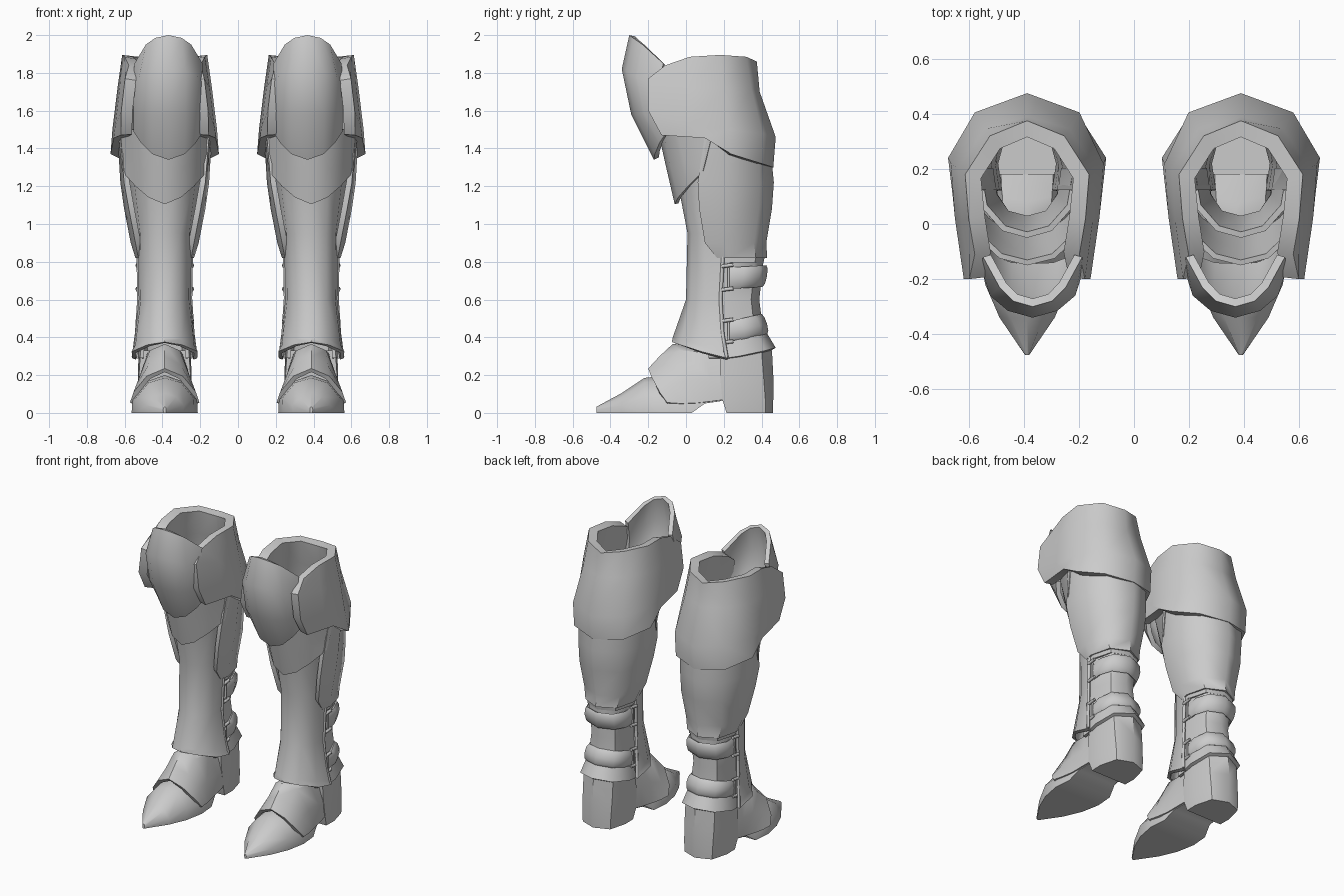
import bpy, bmesh, math
from mathutils import Vector

CX = 0.388  # centre line of one boot
metal = bpy.data.materials.new("light_grey")
metal.diffuse_color = (0.6, 0.6, 0.6, 1)


def finish(name, bm, thick=0.0, closed=False, angle=50):
    """Turn a bmesh into a thick, smooth plate mirrored to the other boot."""
    bmesh.ops.remove_doubles(bm, verts=bm.verts, dist=0.0005)
    bmesh.ops.recalc_face_normals(bm, faces=bm.faces)
    if not closed:
        mid = sum((v.co for v in bm.verts), Vector()) / len(bm.verts)
        if sum(f.normal.dot(f.calc_center_median() - mid) * f.calc_area() for f in bm.faces) < 0:
            bmesh.ops.reverse_faces(bm, faces=bm.faces)
    me = bpy.data.meshes.new(name)
    bm.to_mesh(me)
    bm.free()
    me.materials.append(metal)
    ob = bpy.data.objects.new(name, me)
    bpy.context.collection.objects.link(ob)
    bpy.ops.object.select_all(action='DESELECT')
    ob.select_set(True)
    bpy.context.view_layer.objects.active = ob
    if thick:
        s = ob.modifiers.new("thickness", 'SOLIDIFY')
        s.thickness, s.offset = thick, -1
        bpy.ops.object.modifier_apply(modifier=s.name)
    bpy.ops.object.shade_smooth_by_angle(angle=math.radians(angle))
    m = ob.modifiers.new("pair", 'MIRROR')
    m.use_mirror_merge = False
    return ob


def plate(name, rows, thick=0.0, ends=False, cx=CX, angle=50):
    """Loft rows of half-section points (dx, y, z), reflected about the boot centre line."""
    bm = bmesh.new()
    grid = []
    for row in rows:
        full = [(-x, y, z) for x, y, z in row if x > 0]
        rest = list(row)
        if row[0][0] == 0:      # centre first: left side reversed, then centre, then right
            pts = full[::-1] + rest
        else:                   # centre last: left side, centre, then right reversed
            pts = full + rest[::-1]
        grid.append([bm.verts.new((x + cx, y, z)) for x, y, z in pts])
    for a, b in zip(grid, grid[1:]):
        for i in range(len(a) - 1):
            bm.faces.new((a[i], a[i + 1], b[i + 1], b[i]))
        if ends:
            bm.faces.new((a[-1], a[0], b[0], b[-1]))
    if ends:
        bm.faces.new(grid[0])
        bm.faces.new(grid[-1])
    return finish(name, bm, thick, ends, angle)


def level(z, pts):
    return [(x, y, z) for x, y in pts]


def station(y, pts):
    return [(x, y, z) for x, z in pts]


# Thigh cuff, open at the front
plate("thigh_cuff", [
    [(.19, -.11, 1.84), (.212, .02, 1.885), (.225, .18, 1.895), (.135, .32, 1.885), (0, .375, 1.86)],
    [(.21, -.20, 1.77), (.238, .01, 1.72), (.25, .20, 1.72), (.155, .345, 1.72), (0, .39, 1.70)],
    [(.23, -.20, 1.60), (.262, .02, 1.52), (.277, .22, 1.50), (.19, .405, 1.48), (0, .475, 1.46)],
    [(.232, -.13, 1.47), (.270, .10, 1.455), (.287, .24, 1.37), (.185, .40, 1.32), (0, .462, 1.30)],
], 0.06)

# Knee plate
plate("knee_plate", [
    [(0, -.30, 2.0), (.07, -.28, 1.985), (.12, -.23, 1.95), (.18, -.12, 1.85)],
    [(0, -.34, 1.82), (.09, -.315, 1.81), (.155, -.26, 1.78), (.19, -.15, 1.72)],
    [(0, -.29, 1.58), (.09, -.27, 1.58), (.155, -.22, 1.58), (.185, -.13, 1.58)],
    [(0, -.17, 1.34), (.085, -.165, 1.37), (.145, -.14, 1.43), (.185, -.10, 1.49)],
], 0.03, cx=0.368)

# Pointed plate below the knee, overlapping the calf guard
plate("lower_knee_plate", [
    [(0, -.15, 1.50), (.10, -.125, 1.50), (.18, -.05, 1.50), (.245, .14, 1.48)],
    [(0, -.105, 1.30), (.095, -.08, 1.30), (.170, -.01, 1.33), (.236, .115, 1.38)],
    [(0, -.06, 1.105), (.085, -.042, 1.14), (.155, .01, 1.20), (.226, .09, 1.28)],
], 0.02)

# Shin guard flaring over the instep
plate("shin_guard", [
    level(1.25, [(0, -.05), (.09, -.025), (.165, .06), (.19, .20)]),
    level(.95, [(0, .008), (.08, .03), (.13, .10), (.145, .20)]),
    level(.60, [(0, 0), (.08, .025), (.128, .10), (.138, .18)]),
    [(0, -.07, .40), (.09, -.025, .39), (.155, .08, .36), (.165, .20, .32)],
    [(0, -.075, .375), (.093, -.03, .36), (.175, .08, .325), (.172, .22, .29)],
], 0.022)

# Calf guard
plate("calf_guard", [
    level(1.47, [(.235, .10), (.25, .22), (.16, .39), (0, .44)]),
    level(1.22, [(.215, .062), (.235, .20), (.16, .39), (0, .465)]),
    level(1.08, [(.190, .07), (.215, .20), (.155, .385), (0, .455)]),
    level(.90, [(.155, .10), (.18, .20), (.135, .36), (0, .425)]),
    level(.82, [(.14, .165), (.155, .23), (.12, .37), (0, .43)]),
], 0.03)

# Boot shaft lining, seen at the back of the ankle
plate("boot_shaft", [
    level(1.44, [(.20, .12), (.21, .22), (.13, .36), (0, .40)]),
    level(.95, [(.13, .12), (.15, .20), (.11, .34), (0, .40)]),
    level(.80, [(.12, .12), (.135, .22), (.10, .365), (0, .41)]),
    level(.60, [(.11, .12), (.125, .22), (.09, .345), (0, .388)]),
    level(.42, [(.125, .12), (.135, .22), (.10, .365), (0, .41)]),
    level(.29, [(.13, .12), (.14, .22), (.11, .37), (0, .42)]),
], 0.02)

# Rim under the calf guard and flared rim over the heel
plate("calf_rim", [
    level(.83, [(.135, .19), (.142, .24), (.108, .37), (0, .418)]),
    level(.795, [(.135, .19), (.142, .24), (.108, .365), (0, .41)]),
], 0.02)
plate("heel_rim", [
    [(.137, .20, .37), (.142, .26, .385), (.11, .38, .41), (0, .43, .42)],
    [(.152, .21, .29), (.160, .28, .30), (.125, .42, .33), (0, .475, .345)],
], 0.025)


# Padded straps with buckles
def strap(name, low, height, tilt, lean):
    rows = []
    for t, grow in ((0, 0), (.15, .010), (.5, .014), (.85, .010), (1, 0)):
        z = low + height * t
        rows.append([(x + grow * (x > 0), y + (grow + lean * (t - .5)) * (y > .25), z + tilt * (y - .22) / .2)
                     for x, y in ((.127, .22), (.134, .29), (.098, .376), (0, .415))])
    plate(name, rows, 0.02, angle=60)


def rod(bm, a, b, r):
    a, b = Vector(a), Vector(b)
    made = bmesh.ops.create_cone(bm, cap_ends=True, segments=8, radius1=r, radius2=r, depth=(b - a).length)
    rot = (b - a).to_track_quat('Z', 'Y')
    for v in made["verts"]:
        v.co = rot @ v.co + (a + b) / 2


def buckle(name, low, height):
    bm = bmesh.new()
    for s in (-1, 1):
        x = CX + s * .144
        for z in (low - .004, low + height + .006):
            rod(bm, (x, .19, z), (x, .25, z + .008), .010)
        rod(bm, (x - s * .004, .225, low), (x - s * .004, .225, low + height), .006)
    finish(name, bm, closed=True)


for label, low, height, tilt, lean in (("upper", .655, .115, .012, .02), ("lower", .375, .105, .045, -.03)):
    strap(label + "_strap", low, height, tilt, lean)
    buckle(label + "_buckle", low, height)

# Edge strip on each side of the shin guard
bm = bmesh.new()
for s in (-1, 1):
    path = [(.140, .195, .83), (.136, .183, .6), (.148, .193, .42), (.165, .215, .295)]
    for a, b in zip(path, path[1:]):
        rod(bm, (CX + s * a[0], *a[1:]), (CX + s * b[0], *b[1:]), .010)
finish("edge_strip", bm, closed=True)

# Pointed toe with the front sole
plate("toe", [
    station(-.475, [(0, .032), (.006, .028), (.008, .015), (.006, 0)]),
    station(-.34, [(0, .105), (.06, .085), (.10, .04), (.098, 0)]),
    station(-.22, [(0, .185), (.085, .16), (.152, .08), (.15, 0)]),
    station(-.09, [(0, .20), (.10, .165), (.172, .07), (.175, 0)]),
    station(.03, [(0, .20), (.10, .16), (.15, .07), (.165, 0)]),
    station(.10, [(0, .20), (.10, .16), (.14, .07), (.145, .05)]),
    station(.24, [(0, .20), (.10, .16), (.12, .09), (.125, .07)]),
], ends=True)

# Vamp overlapping the toe, running back into the heel
plate("vamp", [
    [(0, -.20, .235), (.095, -.185, .195), (.165, -.14, .11), (.184, -.10, .055)],
    [(0, -.14, .30), (.085, -.11, .255), (.150, -.07, .15), (.174, -.03, .05)],
    [(0, -.07, .365), (.08, -.03, .33), (.138, .02, .18), (.158, .05, .052)],
    [(0, .08, .35), (.09, .10, .32), (.137, .13, .18), (.148, .14, .062)],
    [(0, .28, .30), (.10, .26, .30), (.130, .25, .18), (.132, .24, .075)],
], 0.025)

# Heel block
plate("heel", [
    level(0, [(.135, .215), (.137, .30), (.105, .42), (0, .46)]),
    level(.07, [(.142, .192), (.143, .30), (.108, .42), (0, .462)]),
    level(.20, [(.136, .18), (.142, .28), (.112, .41), (0, .462)]),
    level(.33, [(.128, .18), (.138, .27), (.112, .40), (0, .455)]),
], ends=True)
